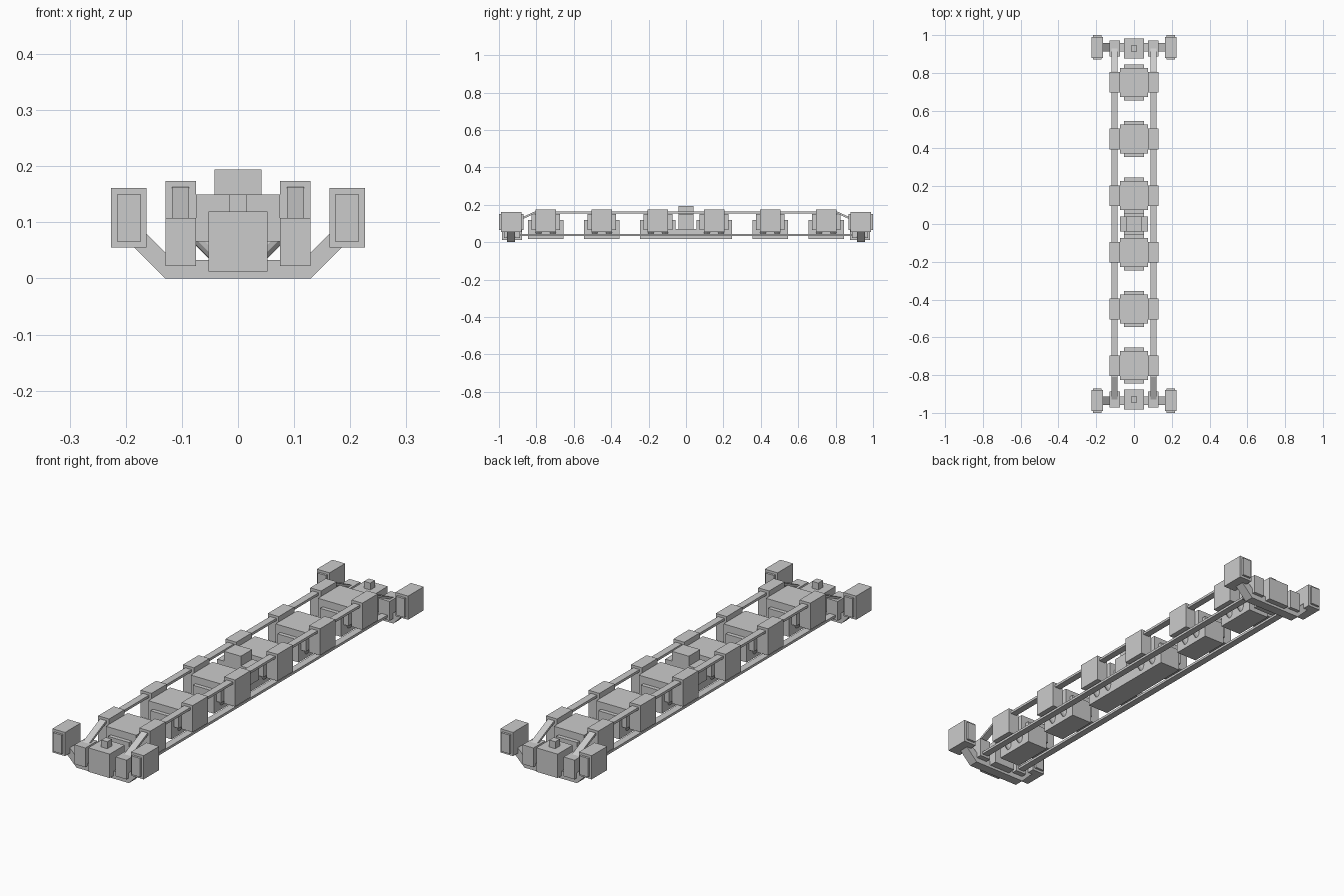
import bpy, bmesh
from mathutils import Vector

if "Cube" in bpy.data.objects:
    bpy.data.objects.remove(bpy.data.objects["Cube"])


def finish(name, bm):
    bmesh.ops.recalc_face_normals(bm, faces=bm.faces[:])
    me = bpy.data.meshes.new(name)
    bm.to_mesh(me)
    bm.free()
    ob = bpy.data.objects.new(name, me)
    bpy.context.collection.objects.link(ob)
    return ob


def box(name, x0, x1, y0, y1, z0, z1):
    bm = bmesh.new()
    bmesh.ops.create_cube(bm, size=1)
    for v in bm.verts:
        v.co = ((x0 + x1) / 2 + v.co.x * (x1 - x0),
                (y0 + y1) / 2 + v.co.y * (y1 - y0),
                (z0 + z1) / 2 + v.co.z * (z1 - z0))
    return finish(name, bm)


def prism(name, pts, axis, a, b):
    """Extrude a closed profile: axis 'y' takes (x, z) points, axis 'x' takes (y, z)."""
    place = (lambda p, t: (p[0], t, p[1])) if axis == 'y' else (lambda p, t: (t, p[0], p[1]))
    bm = bmesh.new()
    face = bm.faces.new([bm.verts.new(place(p, a)) for p in pts])
    ext = bmesh.ops.extrude_face_region(bm, geom=[face])
    shift = Vector(place((0, 0), b - a))
    bmesh.ops.translate(bm, vec=shift,
                        verts=[g for g in ext['geom'] if isinstance(g, bmesh.types.BMVert)])
    return finish(name, bm)


def rod(name, p, q, r):
    p, q = Vector(p), Vector(q)
    bm = bmesh.new()
    bmesh.ops.create_cone(bm, cap_ends=True, segments=12, radius1=r, radius2=r, depth=(q - p).length)
    rot = (q - p).to_track_quat('Z', 'Y').to_matrix()
    for v in bm.verts:
        v.co = rot @ v.co + (p + q) / 2
    return finish(name, bm)


def side_box(name, s, x0, x1, *rest):
    return box(name, min(s * x0, s * x1), max(s * x0, s * x1), *rest)


# Six hull modules with side pods and diagonal struts
for c in (-0.75, -0.45, -0.15, 0.15, 0.45, 0.75):
    box("hull_core", -0.052, 0.052, c - 0.095, c + 0.095, 0.018, 0.118)
    box("hull_module", -0.075, 0.075, c - 0.077, c + 0.077, 0.066, 0.15)
    for s in (-1, 1):
        side_box("side_pod", s, 0.075, 0.129, c - 0.055, c + 0.055, 0.055, 0.174)
        for d in (-0.038, 0.038):
            rod("pod_strut", (s * 0.03, c + d, 0.037), (s * 0.085, c + d, 0.092), 0.017)

# Central keel and tower
box("centre_keel", -0.052, 0.052, -0.06, 0.06, 0.018, 0.07)
box("tower_base", -0.075, 0.075, -0.04, 0.04, 0.067, 0.15)
box("tower_top", -0.042, 0.042, -0.04, 0.04, 0.15, 0.194)

# Long rails: straight lower rail, upper rail bent down at both ends
upper = [(-0.93, 0.108), (-0.81, 0.163), (0.81, 0.163), (0.93, 0.108),
         (0.93, 0.097), (0.81, 0.152), (-0.81, 0.152), (-0.93, 0.097)]
for s in (-1, 1):
    side_box("lower_rail", s, 0.087, 0.118, -0.93, 0.93, 0.033, 0.044)
    prism("upper_rail", upper, 'x', s * 0.087, s * 0.118)

# End assemblies: cross beam with raised arms, end blocks and outer pods
beam = [(-0.13, 0), (0.13, 0), (0.2, 0.07), (0.18, 0.097), (0.116, 0.033),
        (-0.116, 0.033), (-0.18, 0.097), (-0.2, 0.07)]
for e in (-1, 1):
    c = e * 0.935
    prism("cross_beam", beam, 'y', c - 0.022, c + 0.022)
    m = e * 0.93
    box("end_block", -0.053, 0.053, m - 0.053, m + 0.053, 0.012, 0.119)
    box("end_sensor", -0.015, 0.015, m - 0.016, m + 0.016, 0.118, 0.15)
    for s in (-1, 1):
        side_box("rail_anchor", s, 0.075, 0.129, m - 0.042, m + 0.042, 0.022, 0.108)
        side_box("outer_pod", s, 0.163, 0.226, c - 0.055, c + 0.055, 0.055, 0.161)
        side_box("outer_pod_plate", s, 0.173, 0.216, c - 0.065, c + 0.065, 0.066, 0.15)
